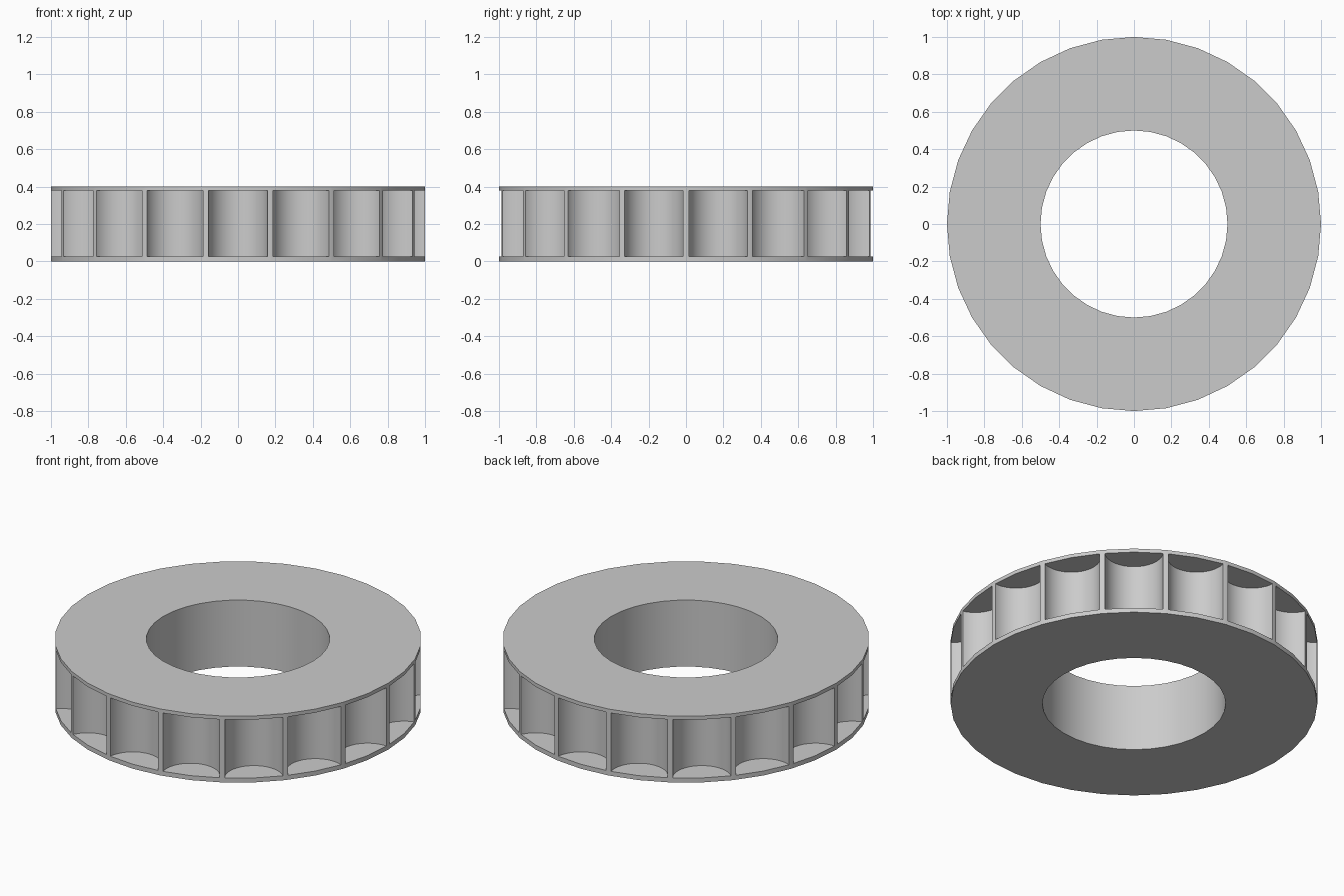
import bpy, bmesh
from math import cos, sin, pi, radians
from mathutils import Matrix, Vector

OUTER, INNER, HEIGHT = 1.0, 0.5, 0.4
SEGMENTS, POCKETS = 36, 18
POCKET_RADIUS, POCKET_BOTTOM, POCKET_TOP = 0.16, 0.027, 0.378

cube = bpy.data.objects.get("Cube")
if cube:
    bpy.data.objects.remove(cube, do_unlink=True)

grey = bpy.data.materials.new("grey")
grey.use_nodes = True
colour = (0.6, 0.6, 0.6, 1)
grey.diffuse_color = colour
grey.node_tree.nodes["Principled BSDF"].inputs["Base Color"].default_value = colour


def make_object(name, bm):
    bmesh.ops.recalc_face_normals(bm, faces=bm.faces)
    mesh = bpy.data.meshes.new(name)
    bm.to_mesh(mesh)
    bm.free()
    mesh.materials.append(grey)
    obj = bpy.data.objects.new(name, mesh)
    bpy.context.collection.objects.link(obj)
    return obj


# Ring body: a rectangular section swept round the axis
bm = bmesh.new()
section = [(INNER, 0), (OUTER, 0), (OUTER, HEIGHT), (INNER, HEIGHT)]
loops = []
for i in range(SEGMENTS):
    a = 2 * pi * i / SEGMENTS
    loops.append([bm.verts.new((r * cos(a), r * sin(a), z)) for r, z in section])
for i, here in enumerate(loops):
    after = loops[(i + 1) % SEGMENTS]
    for k in range(4):
        n = (k + 1) % 4
        bm.faces.new((here[k], after[k], after[n], here[n]))
ring = make_object("pocketed_ring", bm)

# Cutters: upright cylinders centred on the rim
bm = bmesh.new()
for i in range(POCKETS):
    turn = Matrix.Rotation(2 * pi * i / POCKETS - pi / 2, 4, "Z")
    place = turn @ Matrix.Translation(Vector((OUTER, 0, (POCKET_BOTTOM + POCKET_TOP) / 2)))
    bmesh.ops.create_cone(bm, cap_ends=True, segments=36, radius1=POCKET_RADIUS,
                          radius2=POCKET_RADIUS, depth=POCKET_TOP - POCKET_BOTTOM,
                          matrix=place)
cutter = make_object("pocket_cutter", bm)
cutter.hide_render = True

# Cut the pockets, then discard the cutter
cut = ring.modifiers.new("pockets", "BOOLEAN")
cut.operation = "DIFFERENCE"
cut.solver = "EXACT"
cut.object = cutter
bpy.ops.object.select_all(action="DESELECT")
ring.select_set(True)
bpy.context.view_layer.objects.active = ring
bpy.ops.object.modifier_apply(modifier=cut.name)
bpy.data.objects.remove(cutter, do_unlink=True)
bpy.ops.object.shade_smooth_by_angle(angle=radians(30))
